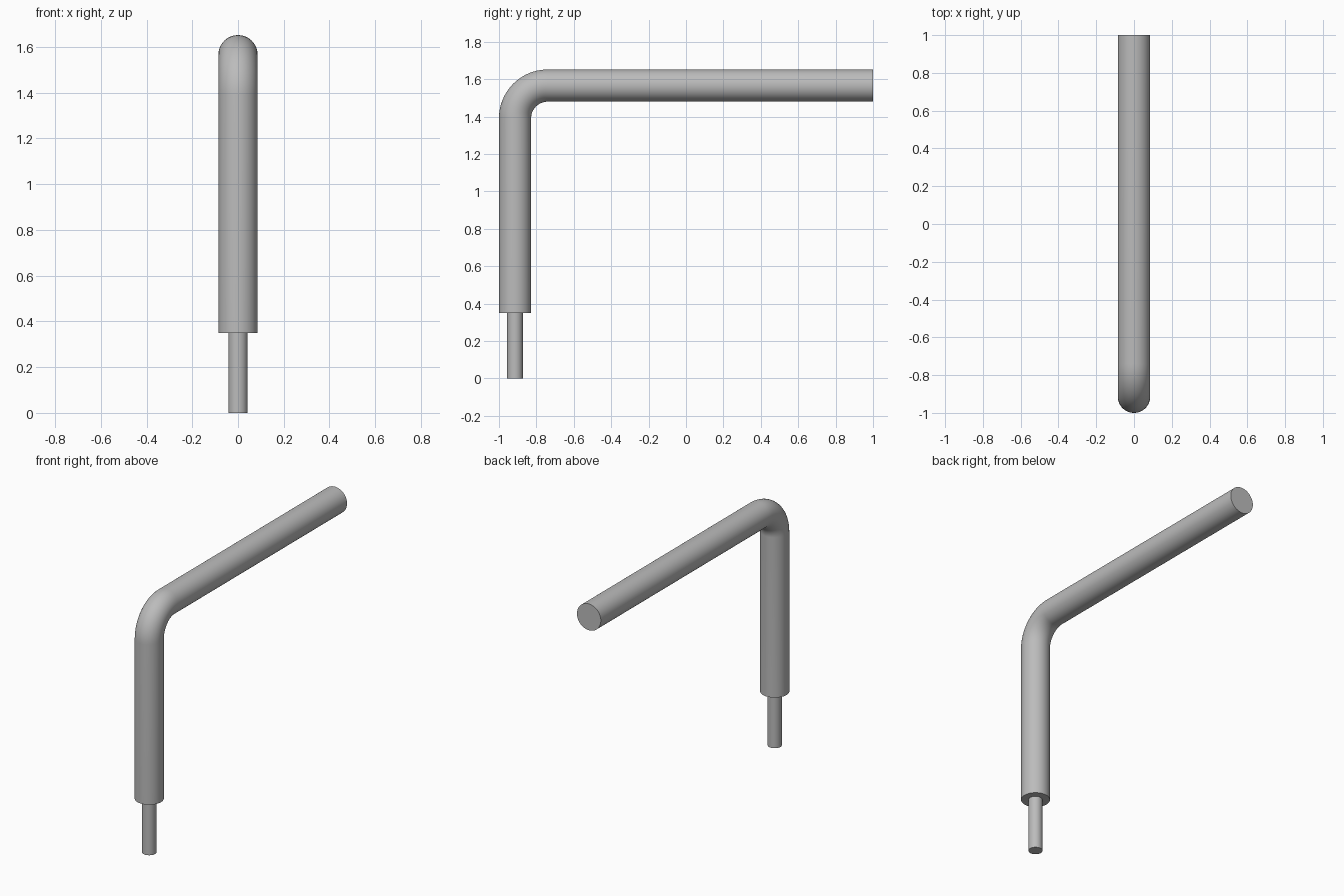
import bpy, bmesh, math
from mathutils import Vector

cube = bpy.data.objects.get("Cube")
if cube:
    bpy.data.objects.remove(cube, do_unlink=True)

SIDES = 48
TUBE_R, PIN_R, BEND_R = 0.086, 0.042, 0.174
POST_Y = -1 + TUBE_R          # centre line of the upright
ARM_Z = 1.652 - TUBE_R        # centre line of the horizontal arm
STEP_Z = 0.35                 # where the thin pin meets the tube

steel = bpy.data.materials.new("grey_steel")
steel.use_nodes = True
colour = (0.5, 0.5, 0.5, 1)
steel.diffuse_color = colour
steel.node_tree.nodes["Principled BSDF"].inputs["Base Color"].default_value = colour


def add_ring(bm, y, z, angle, radius):
    """Circle whose axis leans from +z (angle 0) to +y (angle 90 degrees)."""
    across = Vector((0, math.cos(angle), -math.sin(angle)))
    centre = Vector((0, y, z))
    ring = []
    for i in range(SIDES):
        t = 2 * math.pi * i / SIDES
        offset = Vector((math.cos(t), 0, 0)) + across * math.sin(t)
        ring.append(bm.verts.new(centre + offset * radius))
    return ring


# Stations along the rod: pin, step, upright, elbow, arm
stations = [(POST_Y, 0, 0, PIN_R), (POST_Y, STEP_Z, 0, PIN_R),
            (POST_Y, STEP_Z, 0, TUBE_R)]
ELBOW_STEPS = 20
for k in range(ELBOW_STEPS + 1):
    a = math.pi / 2 * k / ELBOW_STEPS
    stations.append((POST_Y + BEND_R * (1 - math.cos(a)),
                     ARM_Z - BEND_R * (1 - math.sin(a)), a, TUBE_R))
stations.append((1, ARM_Z, math.pi / 2, TUBE_R))

# Skin the rings and cap both ends
bm = bmesh.new()
rings = [add_ring(bm, *s) for s in stations]
for low, high in zip(rings, rings[1:]):
    for i in range(SIDES):
        j = (i + 1) % SIDES
        bm.faces.new((low[i], low[j], high[j], high[i]))
bm.faces.new(rings[0])
bm.faces.new(rings[-1])
bmesh.ops.recalc_face_normals(bm, faces=bm.faces)

mesh = bpy.data.meshes.new("bent_rod")
bm.to_mesh(mesh)
bm.free()
mesh.materials.append(steel)
rod = bpy.data.objects.new("bent_rod", mesh)
bpy.context.collection.objects.link(rod)

# Smooth tube with crisp step and ends
bpy.ops.object.select_all(action='DESELECT')
rod.select_set(True)
bpy.context.view_layer.objects.active = rod
bpy.ops.object.shade_smooth_by_angle(angle=math.radians(35))
